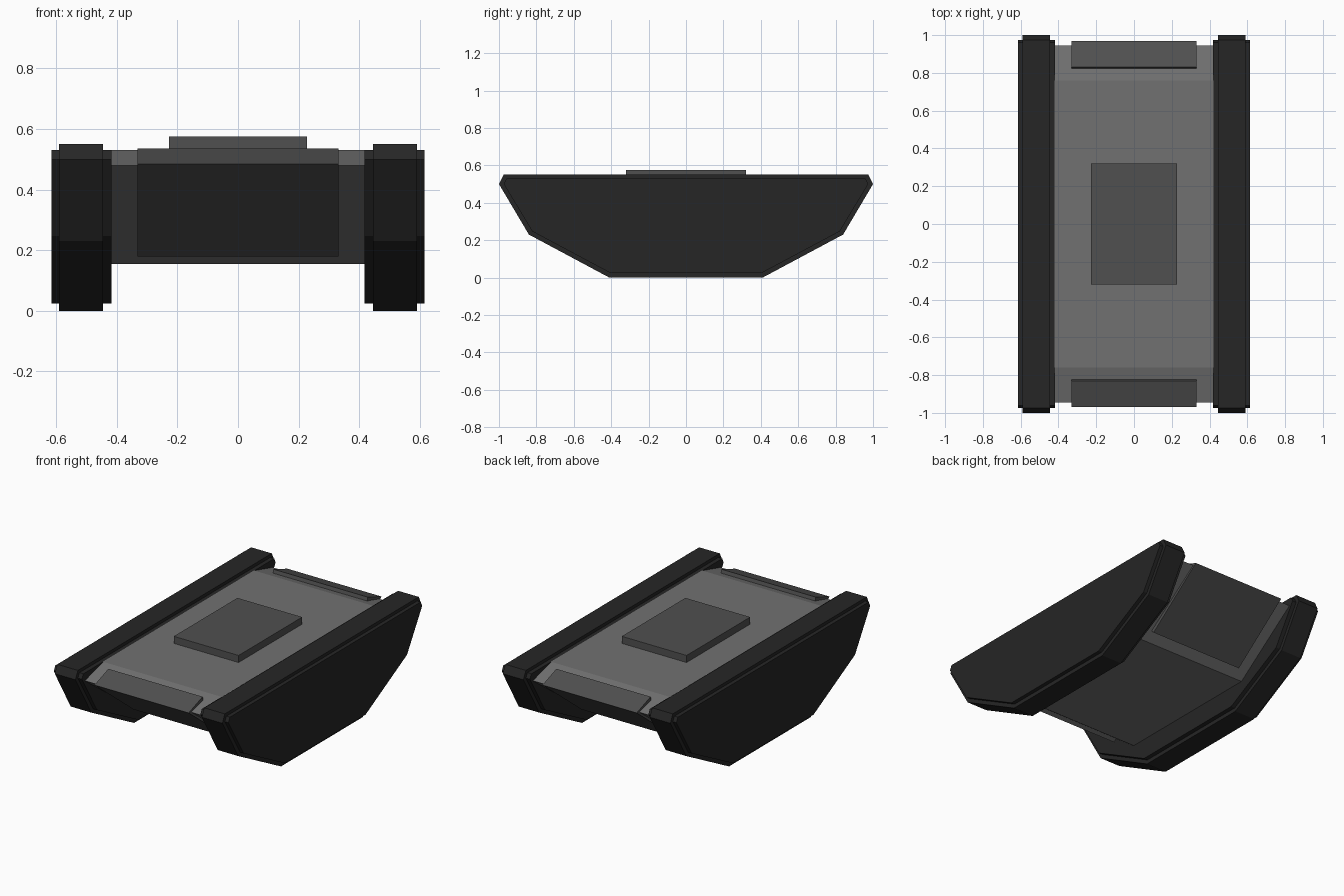
import bpy, bmesh

if "Cube" in bpy.data.objects:
    bpy.data.objects.remove(bpy.data.objects["Cube"])


def material(name, value):
    m = bpy.data.materials.new(name)
    m.diffuse_color = (value, value, value, 1)
    m.use_nodes = True
    m.node_tree.nodes["Principled BSDF"].inputs["Base Color"].default_value = m.diffuse_color
    return m


HULL = material("hull grey", 0.165)
PLATE = material("plate dark grey", 0.08)
TRACK = material("track black", 0.019)


def prism(name, profile, x0, x1, mat):
    """Extrude a (y, z) profile along x from x0 to x1."""
    bm = bmesh.new()
    face = bm.faces.new([bm.verts.new((x0, y, z)) for y, z in profile])
    ext = bmesh.ops.extrude_face_region(bm, geom=[face])
    verts = [v for v in ext["geom"] if isinstance(v, bmesh.types.BMVert)]
    bmesh.ops.translate(bm, verts=verts, vec=(x1 - x0, 0, 0))
    bmesh.ops.recalc_face_normals(bm, faces=bm.faces)
    mesh = bpy.data.meshes.new(name)
    bm.to_mesh(mesh)
    bm.free()
    mesh.materials.append(mat)
    obj = bpy.data.objects.new(name, mesh)
    bpy.context.collection.objects.link(obj)
    return obj


def symmetric(half):
    """Complete a profile given its +y half, listed bottom to top."""
    return half + [(-y, z) for y, z in reversed(half)]


# Hull with sloped ends
prism("hull", symmetric([(0.50, 0.155), (0.945, 0.48), (0.76, 0.53)]),
      -0.42, 0.42, HULL)

# Raised hatch on the deck
prism("hatch", symmetric([(0.32, 0.52), (0.32, 0.575)]), -0.228, 0.228, PLATE)

# Bent armour plates wrapped over both hull ends
bent = [(0.83, 0.535), (0.97, 0.485), (0.577, 0.18), (0.555, 0.205),
        (0.90, 0.465), (0.822, 0.505)]
for name, s in (("front_plate", -1), ("rear_plate", 1)):
    prism(name, [(s * y, z) for y, z in bent], -0.332, 0.332, PLATE)

# Tracks: narrow tread band around wider, slightly smaller side panels
tread = symmetric([(0.41, 0.0), (0.84, 0.23), (1.0, 0.5), (0.975, 0.55)])
panel = symmetric([(0.405, 0.025), (0.822, 0.247), (0.974, 0.5), (0.96, 0.53)])
for side, s in (("left", -1), ("right", 1)):
    prism(side + "_tread", tread, s * 0.445, s * 0.59, TRACK)
    prism(side + "_track_panel", panel, s * 0.417, s * 0.615, TRACK)
